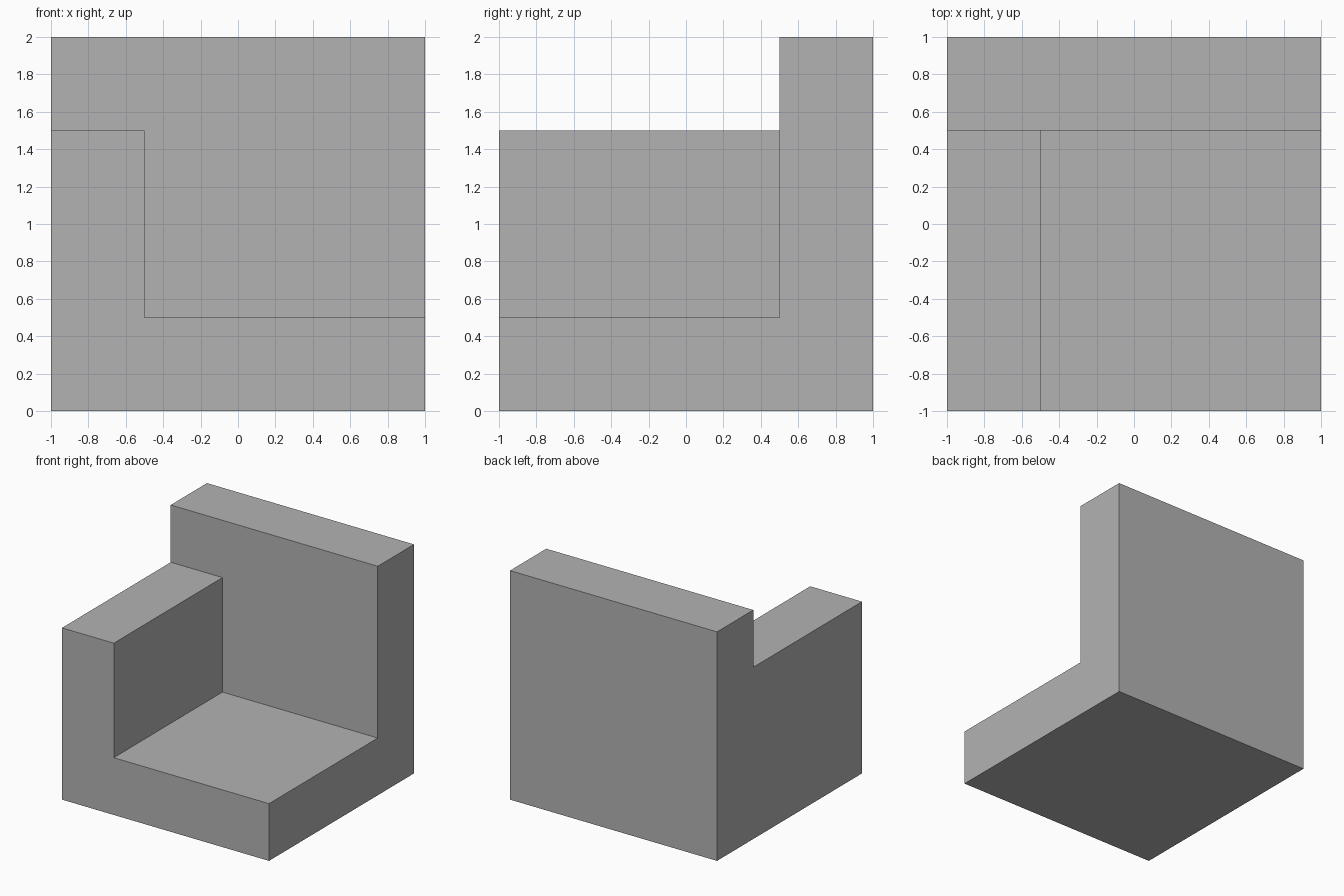
import bpy
import bmesh

default_cube = bpy.data.objects.get("Cube")
if default_cube:
    bpy.data.objects.remove(default_cube, do_unlink=True)

# Plain grey finish
grey = bpy.data.materials.new("plain_grey")
grey.use_nodes = True
colour = (0.45, 0.45, 0.45, 1)
grey.diffuse_color = colour
grey.node_tree.nodes["Principled BSDF"].inputs["Base Color"].default_value = colour


def extrude_profile(name, profile, front, back):
    """Extrude an x-z outline along y into a solid object."""
    bm = bmesh.new()
    face = bm.faces.new([bm.verts.new((x, front, z)) for x, z in profile])
    result = bmesh.ops.extrude_face_region(bm, geom=[face])
    verts = [v for v in result["geom"] if isinstance(v, bmesh.types.BMVert)]
    bmesh.ops.translate(bm, verts=verts, vec=(0, back - front, 0))
    bmesh.ops.recalc_face_normals(bm, faces=bm.faces)
    mesh = bpy.data.meshes.new(name)
    bm.to_mesh(mesh)
    bm.free()
    mesh.materials.append(grey)
    obj = bpy.data.objects.new(name, mesh)
    bpy.context.scene.collection.objects.link(obj)
    return obj


# Solid block for the seat, the single arm and the backrest
chair = extrude_profile("one_armed_seat", [(-1, 0), (1, 0), (1, 2), (-1, 2)], -1, 1)

# Stepped space above the seat and arm, in front of the backrest
opening = extrude_profile(
    "seat_opening",
    [(-1.5, 1.5), (-0.5, 1.5), (-0.5, 0.5), (1.5, 0.5), (1.5, 2.5), (-1.5, 2.5)],
    -1.5, 0.5)
opening.hide_render = True

# Carve the opening, then drop the cutter
cut = chair.modifiers.new("carve_opening", "BOOLEAN")
cut.operation = "DIFFERENCE"
cut.solver = "EXACT"
cut.object = opening
bpy.context.view_layer.objects.active = chair
bpy.ops.object.modifier_apply(modifier=cut.name)
bpy.data.objects.remove(opening, do_unlink=True)
